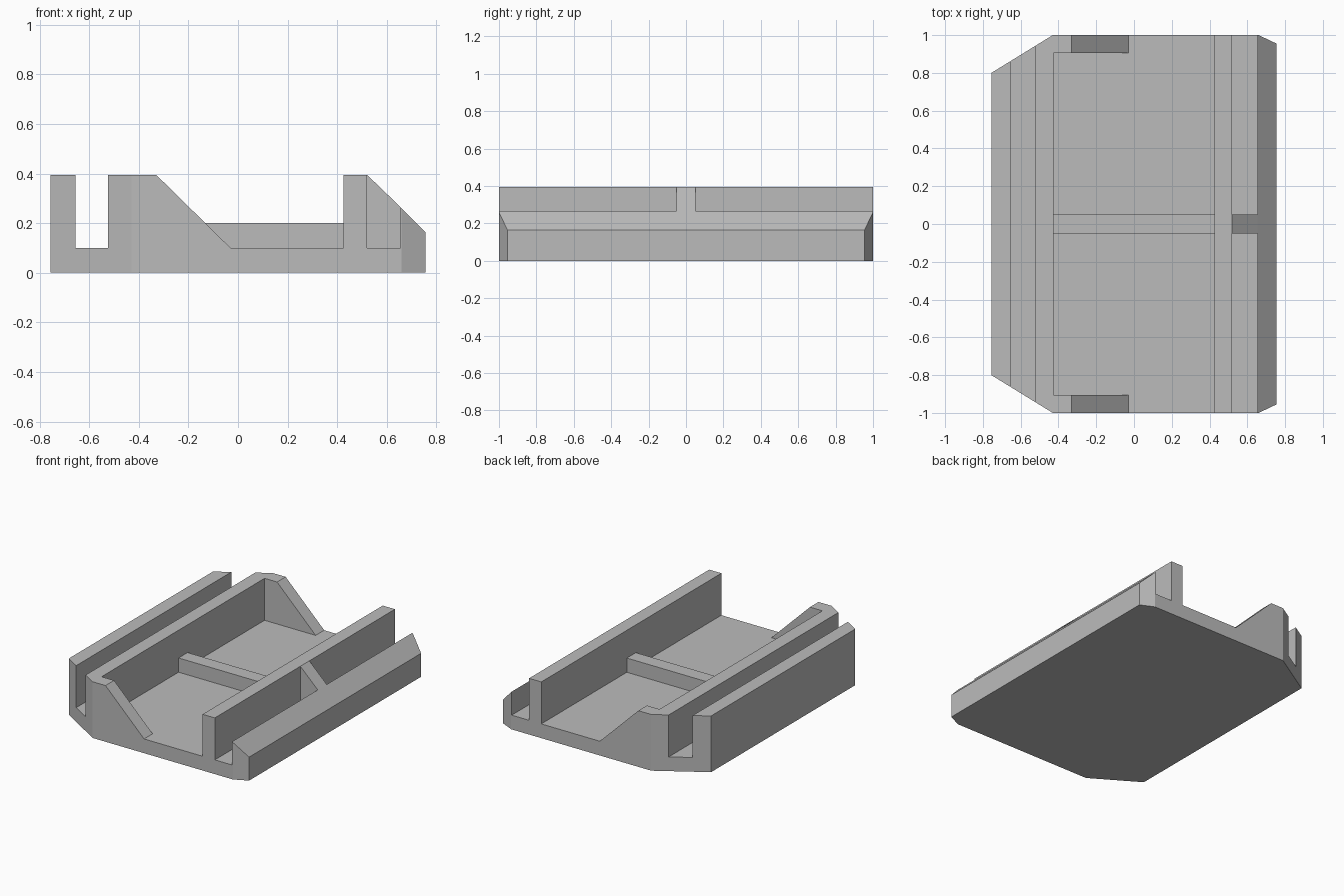
import bpy
import bmesh
from mathutils import Vector

cube = bpy.data.objects.get("Cube")
if cube:
    bpy.data.objects.remove(cube, do_unlink=True)

grey = bpy.data.materials.new("plain grey")
grey.use_nodes = True
colour = (0.5, 0.5, 0.5, 1)
grey.diffuse_color = colour
grey.node_tree.nodes["Principled BSDF"].inputs["Base Color"].default_value = colour


def extrude_profile(name, profile, y0, y1, cuts=()):
    """Sweep an x-z profile along y, then slice off corners (point, outward normal)."""
    bm = bmesh.new()
    face = bm.faces.new([bm.verts.new((x, y0, z)) for x, z in profile])
    swept = bmesh.ops.extrude_face_region(bm, geom=[face])["geom"]
    moved = [v for v in swept if isinstance(v, bmesh.types.BMVert)]
    bmesh.ops.translate(bm, verts=moved, vec=(0, y1 - y0, 0))
    for point, normal in cuts:
        geom = bm.verts[:] + bm.edges[:] + bm.faces[:]
        cut = bmesh.ops.bisect_plane(bm, geom=geom, plane_co=point,
                                     plane_no=normal, clear_outer=True)["geom_cut"]
        edges = [e for e in cut if isinstance(e, bmesh.types.BMEdge)]
        bmesh.ops.holes_fill(bm, edges=edges, sides=0)
    bmesh.ops.recalc_face_normals(bm, faces=bm.faces[:])
    mesh = bpy.data.meshes.new(name)
    bm.to_mesh(mesh)
    bm.free()
    mesh.materials.append(grey)
    obj = bpy.data.objects.new(name, mesh)
    bpy.context.collection.objects.link(obj)
    return obj


floor, top = 0.1, 0.395
left, right = -0.755, 0.755
tray_left, tray_right = -0.427, 0.425

# Corner cuts, mirrored front and back
corners = []
for side in (-1, 1):
    corners.append((Vector((-0.43, side, 0)), Vector((-0.2, 0.325 * side, 0))))
    corners.append((Vector((0.66, side, 0)), Vector((0.045, 0.095 * side, 0))))

# Body: floor with four long walls and two channels
body = [
    (left, 0), (right, 0), (right, 0.165), (0.655, 0.265), (0.655, floor),
    (0.52, floor), (0.52, top), (tray_right, top), (tray_right, floor),
    (tray_left, floor), (tray_left, top), (-0.525, top), (-0.525, floor),
    (-0.655, floor), (-0.655, top), (left, top),
]
extrude_profile("channelled_body", body, -1, 1, corners)

# Low rib dividing the tray
rib = [(tray_left, floor), (tray_right, floor), (tray_right, 0.2), (tray_left, 0.2)]
extrude_profile("dividing_rib", rib, -0.05, 0.05)

# Sloped brace bridging the right channel
brace = [(0.52, floor), (0.655, floor), (0.655, 0.265), (0.52, top)]
extrude_profile("channel_brace", brace, -0.05, 0.05)

# Sloped end gussets against the tray wall
gusset = [(tray_left, floor), (-0.03, floor), (-0.33, top), (tray_left, top)]
for label, side in (("front", -1), ("back", 1)):
    extrude_profile(label + "_gusset", gusset, side, side * 0.905)
